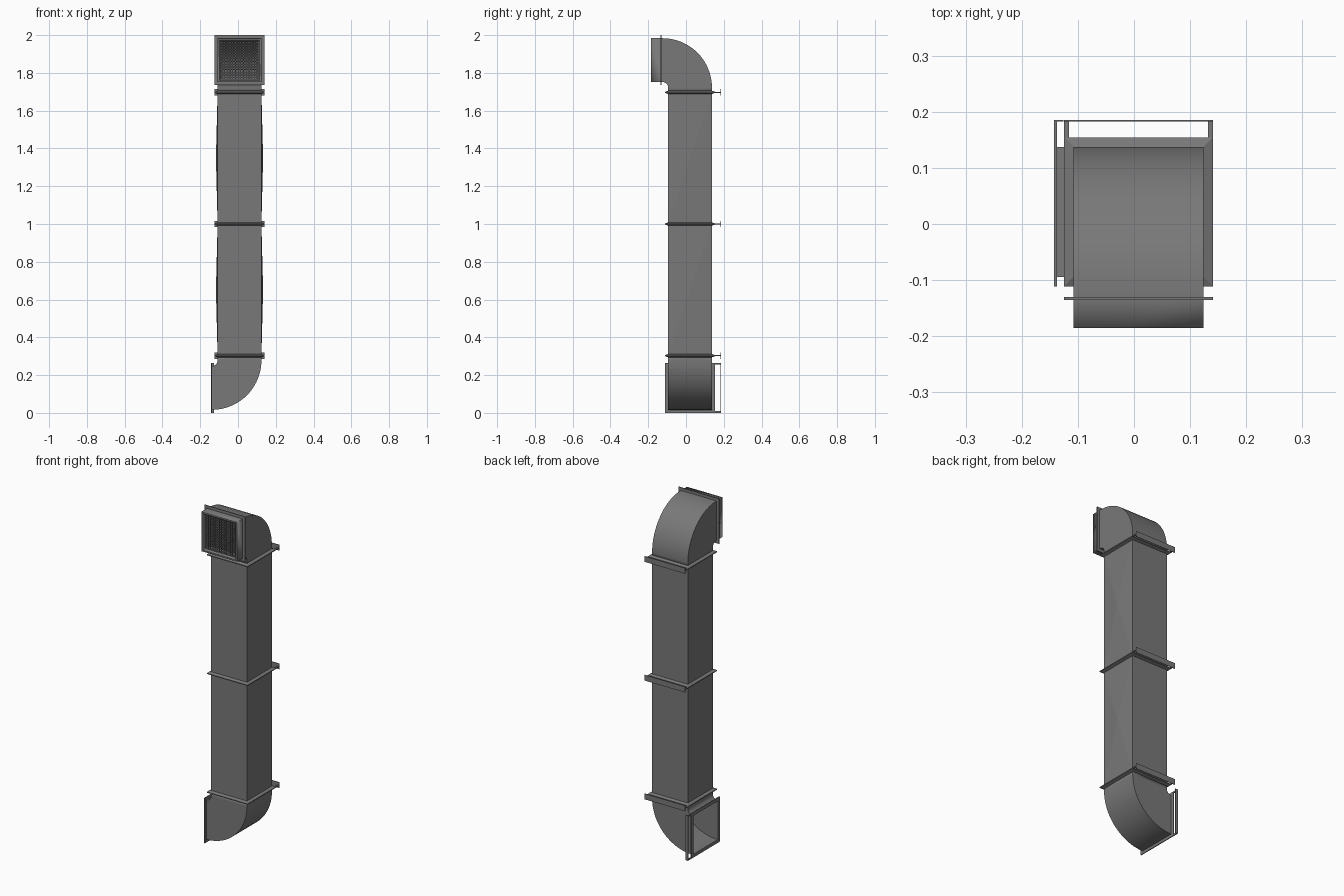
import bpy, bmesh, math
from mathutils import Vector

if "Cube" in bpy.data.objects:
    bpy.data.objects.remove(bpy.data.objects["Cube"], do_unlink=True)

X, Y, Z = Vector((1, 0, 0)), Vector((0, 1, 0)), Vector((0, 0, 1))
CX, CY = 0.008, 0.0215      # duct axis
HALF = 0.116                # half width of the duct
RIM = 0.1325                # half width of the flanges
BEND = 0.146                # elbow centreline radius
LOW, HIGH = 0.2785, 1.7215  # elbow centre heights
JOINTS = (0.303, 1.0, 1.697)
BACK = 0.1855               # outer face of the mounting bars
WALL = 0.004

steel = bpy.data.materials.new("galvanised grey")
steel.use_nodes = True
GREY = (0.19, 0.19, 0.19, 1)
steel.diffuse_color = GREY
steel.node_tree.nodes["Principled BSDF"].inputs["Base Color"].default_value = GREY


def finish(name, bm):
    mesh = bpy.data.meshes.new(name)
    bm.to_mesh(mesh)
    bm.free()
    mesh.materials.append(steel)
    obj = bpy.data.objects.new(name, mesh)
    bpy.context.collection.objects.link(obj)
    return obj


def square(centre, u, v, half):
    return [centre + (u * a + v * b) * half
            for a, b in ((-1, -1), (1, -1), (1, 1), (-1, 1))]


def loft(rings, closed=False):
    bm = bmesh.new()
    loops = [[bm.verts.new(p) for p in ring] for ring in rings]
    if closed:
        loops.append(loops[0])
    for a, b in zip(loops, loops[1:]):
        for i in range(4):
            j = (i + 1) % 4
            bm.faces.new((a[i], a[j], b[j], b[i]))
    if closed:
        bmesh.ops.recalc_face_normals(bm, faces=bm.faces)
    return bm


def hollow(obj):
    mod = obj.modifiers.new("sheet", "SOLIDIFY")
    mod.thickness = WALL
    mod.offset = -1


def frame(name, centre, u, v, profile):
    n = u.cross(v)
    return finish(name, loft([square(centre + n * d, u, v, h) for h, d in profile], True))


def add_box(bm, lo, hi):
    lo, hi = Vector(lo), Vector(hi)
    verts = bmesh.ops.create_cube(bm, size=1)["verts"]
    size, mid = hi - lo, (lo + hi) / 2
    for vert in verts:
        vert.co = Vector([c * s for c, s in zip(vert.co, size)]) + mid


def boxes(name, spans):
    bm = bmesh.new()
    for lo, hi in spans:
        add_box(bm, lo, hi)
    return finish(name, bm)


# Straight ducts with cross-broken side panels
def straight_duct(name, z0, z1):
    bm = loft([square(Vector((CX, CY, z)), X, Y, HALF) for z in (z0, z1)])
    bm.normal_update()
    sides = [f for f in bm.faces if abs(f.normal.x) > 0.9]
    bmesh.ops.poke(bm, faces=sides, offset=0.009)
    hollow(finish(name, bm))


straight_duct("lower_duct", JOINTS[0], JOINTS[1])
straight_duct("upper_duct", JOINTS[1], JOINTS[2])


# Elbows: quarter bends with short straight ends
def elbow(name, centre, d0, d1, start, end, steps=20):
    rings = []
    for i in range(steps + 1):
        a = math.pi / 2 * i / steps
        radial = d0 * math.cos(a) + d1 * math.sin(a)
        along = d1 * math.cos(a) - d0 * math.sin(a)
        across = along.cross(radial)
        point = centre + radial * BEND
        if i == 0:
            rings.append(square(point - along * start, radial, across, HALF))
        rings.append(square(point, radial, across, HALF))
    rings.append(square(point + along * end, radial, across, HALF))
    obj = finish(name, loft(rings))
    hollow(obj)
    bpy.ops.object.select_all(action="DESELECT")
    obj.select_set(True)
    bpy.context.view_layer.objects.active = obj
    bpy.ops.object.shade_smooth_by_angle(angle=math.radians(35))


low_centre = Vector((CX - BEND, CY, LOW))
high_centre = Vector((CX, CY - BEND, HIGH))
elbow("lower_elbow", low_centre, X, -Z, JOINTS[0] - LOW, 0.004)
elbow("upper_elbow", high_centre, Y, Z, HIGH - JOINTS[2], 0.061)

# Joint flanges, each with a rear mounting bar on two arms
joint_profile = ((HALF, -0.009), (RIM, -0.0025), (RIM, 0.0025), (HALF, 0.009))
left, right = CX - RIM, CX + RIM
rear = CY + RIM
for label, z in zip(("lower", "middle", "upper"), JOINTS):
    frame(label + "_joint_flange", Vector((CX, CY, z)), X, Y, joint_profile)
    a, b = z - 0.0025, z + 0.0025
    boxes(label + "_mounting_bar", [
        ((left, BACK - 0.003, z - 0.0165), (right, BACK, z + 0.0165)),
        ((left, rear - 0.002, a), (left + 0.009, BACK - 0.001, b)),
        ((right - 0.009, rear - 0.002, a), (right, BACK - 0.001, b)),
    ])

# Flanges at the open ends
plate = ((HALF - 0.003, -0.0025), (RIM, -0.0025), (RIM, 0.0025), (HALF - 0.003, 0.0025))
low_z, high_z = LOW - BEND, HIGH + BEND
frame("inlet_flange", Vector((-0.14, CY, low_z)), Y, Z, plate)
frame("outlet_flange", Vector((CX, -0.1325, high_z)), X, Z, plate)

# Upright mounting bar beside the lower opening
bottom, top = low_z - RIM, low_z + RIM
x0, x1 = -0.1425, -0.1375
boxes("inlet_mounting_bar", [
    ((x0, BACK - 0.003, bottom), (-0.126, BACK, top)),
    ((x0, rear - 0.002, bottom), (x1, BACK - 0.001, bottom + 0.009)),
    ((x0, rear - 0.002, top - 0.009), (x1, BACK - 0.001, top)),
])

# Grille: bevelled frame and a wire mesh in the upper opening
front = -0.1855
frame("grille_frame", Vector((CX, front, high_z)), X, Z,
      ((HALF - 0.001, 0), (0.107, 0), (0.099, -0.008), (0.099, -0.018), (HALF - 0.001, -0.018)))
wires = []
count, reach, thick = 14, 0.1, 0.002
for i in range(count):
    t = -reach + 2 * reach * (i + 0.5) / count
    wires.append(((CX + t - thick, front + 0.010, high_z - reach),
                  (CX + t + thick, front + 0.014, high_z + reach)))
    wires.append(((CX - reach, front + 0.013, high_z + t - thick),
                  (CX + reach, front + 0.017, high_z + t + thick)))
boxes("grille_mesh", wires)
